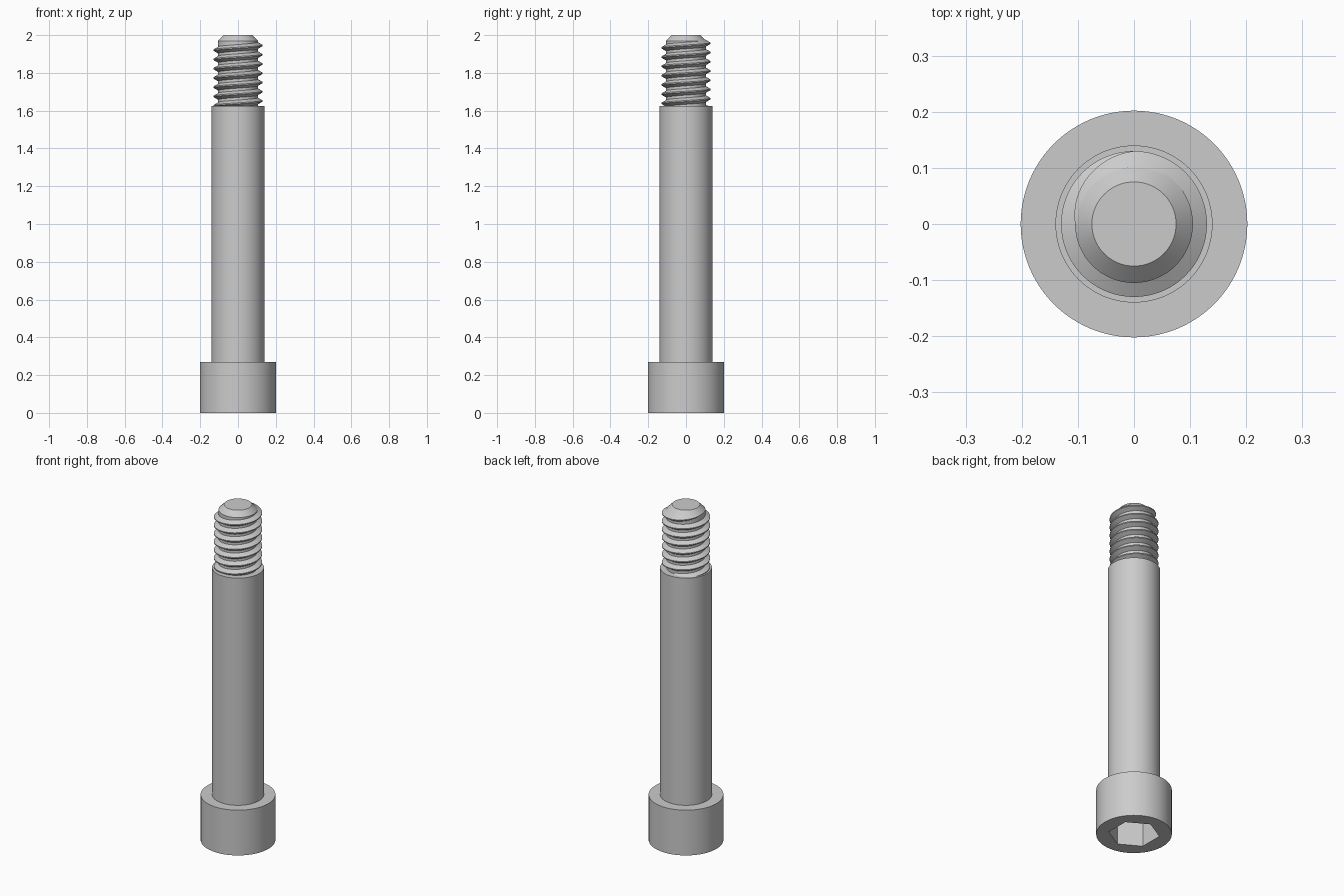
import bpy, bmesh
from math import pi, cos, sin, radians

old = bpy.data.objects.get("Cube")
if old:
    bpy.data.objects.remove(old, do_unlink=True)

COLOUR = (0.6, 0.6, 0.6, 1)
steel = bpy.data.materials.new("grey steel")
steel.use_nodes = True
steel.diffuse_color = COLOUR
steel.node_tree.nodes["Principled BSDF"].inputs["Base Color"].default_value = COLOUR


def add_object(name, bm):
    """Turn a bmesh into a named steel object."""
    bmesh.ops.recalc_face_normals(bm, faces=bm.faces)
    mesh = bpy.data.meshes.new(name)
    bm.to_mesh(mesh)
    bm.free()
    mesh.materials.append(steel)
    obj = bpy.data.objects.new(name, mesh)
    bpy.context.collection.objects.link(obj)
    return obj


def lathe(name, profile, sides=96, turn=0.0):
    """Stack rings of (radius, z) and close both ends."""
    bm = bmesh.new()
    rings = []
    for r, z in profile:
        angles = [turn + 2 * pi * i / sides for i in range(sides)]
        rings.append([bm.verts.new((r * cos(a), r * sin(a), z)) for a in angles])
    for low, high in zip(rings, rings[1:]):
        for i in range(sides):
            j = (i + 1) % sides
            bm.faces.new((low[i], low[j], high[j], high[i]))
    bm.faces.new(rings[0][::-1])
    bm.faces.new(rings[-1])
    return add_object(name, bm)


def thread(name, root, crest, pitch, z_zero, first_turn, last_turn, steps=72):
    """Sweep a right-hand ridge up a helix, fading out over the last quarter turn."""
    bm = bmesh.new()
    sink = 0.004
    count = round((last_turn - first_turn) * steps)
    previous = None
    for k in range(count + 1):
        turns = first_turn + k / steps
        a = 2 * pi * turns
        z = z_zero + pitch * turns
        fade = min(1.0, (last_turn - turns) / 0.25)
        top = root + (crest - root) * fade
        tip = 0.003
        base = tip + (top - root + sink) * 0.58
        section = [(root - sink, -base), (top, -tip), (top, tip), (root - sink, base)]
        ring = [bm.verts.new((r * cos(a), r * sin(a), z + dz)) for r, dz in section]
        if previous:
            for i in range(4):
                j = (i + 1) % 4
                bm.faces.new((previous[i], previous[j], ring[j], ring[i]))
        else:
            bm.faces.new(ring)
        previous = ring
    bm.faces.new(previous[::-1])
    return add_object(name, bm)


# Head, smooth shoulder and threaded core with chamfered tip
HEAD, SHANK, ROOT = 0.202, 0.14, 0.105
body = lathe("bolt_body", [
    (HEAD, 0), (HEAD, 0.27), (SHANK, 0.27), (SHANK, 1.625),
    (ROOT, 1.625), (ROOT, 1.97), (0.075, 2.0)])

# Hexagonal key socket in the underside of the head
cutter = lathe("socket_cutter", [(0.137, -0.05), (0.137, 0.17)], 6, radians(30))
cutter.hide_render = True
cut = body.modifiers.new("hex socket", 'BOOLEAN')
cut.operation = 'DIFFERENCE'
cut.solver = 'EXACT'
cut.object = cutter
bpy.ops.object.select_all(action='DESELECT')
body.select_set(True)
bpy.context.view_layer.objects.active = body
bpy.ops.object.modifier_apply(modifier=cut.name)
bpy.data.objects.remove(cutter, do_unlink=True)

# Screw thread, starting hidden inside the shoulder
ridge = thread("screw_thread", ROOT, 0.13, 0.049, 1.945, -6.75, 0.5)

# Smooth curved walls, keep machined edges sharp
ridge.select_set(True)
bpy.ops.object.shade_smooth_by_angle(angle=radians(25))
